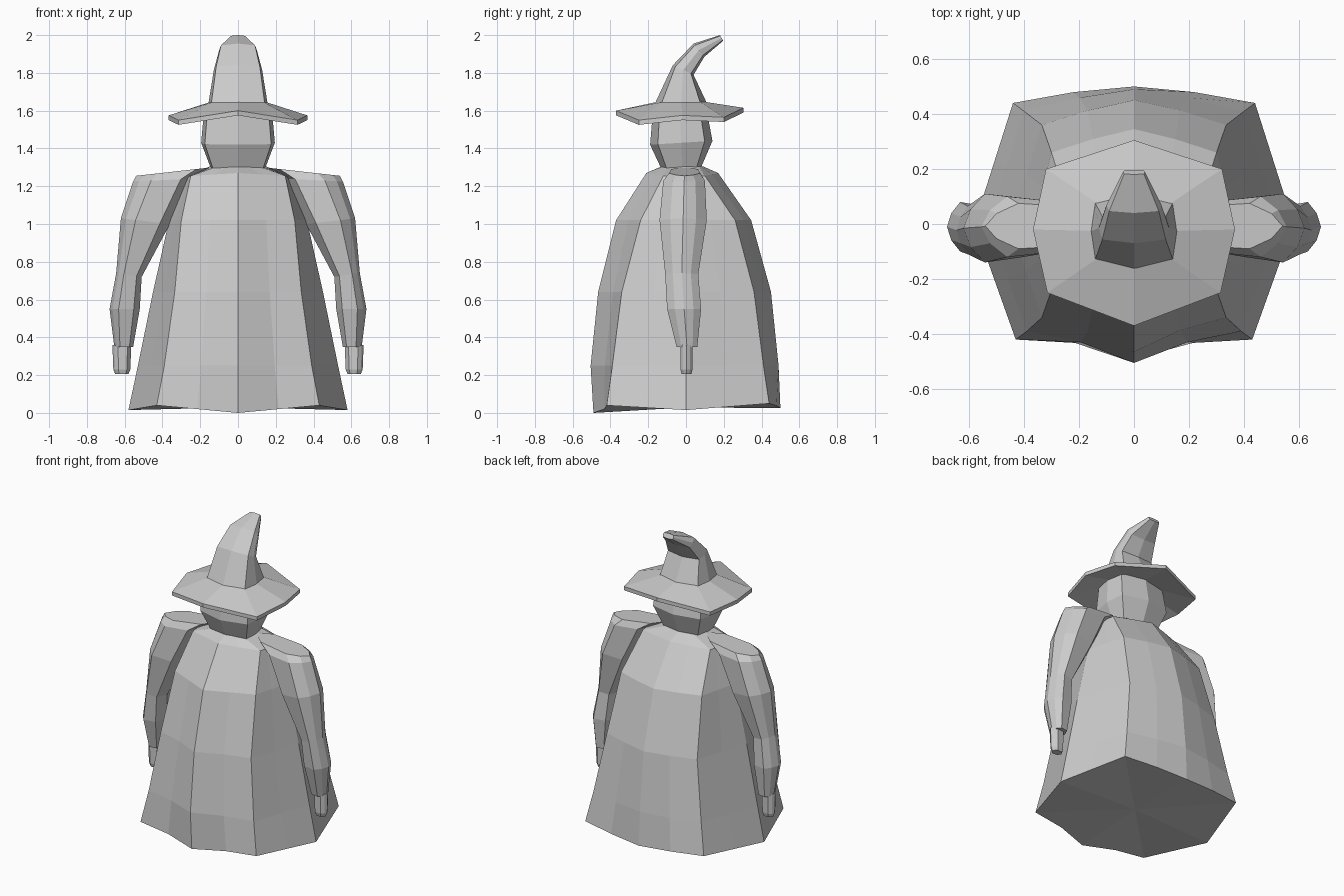
import bpy, bmesh
from mathutils import Vector

if "Cube" in bpy.data.objects:
    bpy.data.objects.remove(bpy.data.objects["Cube"])


def loft(name, rings, mirror=False):
    """Skin a stack of equal-length rings and cap both ends."""
    bm = bmesh.new()
    rows = [[bm.verts.new(Vector(p)) for p in r] for r in rings]
    n = len(rows[0])
    for a, b in zip(rows, rows[1:]):
        for i in range(n):
            j = (i + 1) % n
            bm.faces.new((a[i], a[j], b[j], b[i]))
    for row in (rows[0], rows[-1]):
        z = [v.co.copy() for v in row]
        c = bm.verts.new(sum(z, Vector()) / n)
        for i in range(n):
            bm.faces.new((row[i], row[(i + 1) % n], c))
    bmesh.ops.recalc_face_normals(bm, faces=bm.faces)
    me = bpy.data.meshes.new(name)
    bm.to_mesh(me)
    bm.free()
    ob = bpy.data.objects.new(name, me)
    bpy.context.collection.objects.link(ob)
    if mirror:
        m = ob.modifiers.new("Mirror", "MIRROR")
        m.use_mirror_merge = False
    return ob


def symmetric(half):
    """Close a front-to-back half outline across x = 0."""
    return half + [(-x, y, z) for x, y, z in half[-2:0:-1]]


def octagon(w, y0, y1, z0, z1, k=0.9, d=0.75):
    """Octagonal ring, height running from z0 at the front to z1 at the back."""
    c, r = (y0 + y1) / 2, (y1 - y0) / 2
    pts = [(0, -1), (k, -d), (1, 0), (k, d), (0, 1)]
    return symmetric([(u * w, c + v * r, z0 + (z1 - z0) * (v + 1) / 2) for u, v in pts])


# Robe: front, front corner, side, back corner and back points, with folds between
def robe_ring(front, corner, side, back_corner, back, zs, fold=0.96):
    key = [Vector((0, front, zs[0])), Vector((*corner, zs[1])), Vector((side, 0, zs[2])),
           Vector((*back_corner, zs[3])), Vector((0, back, zs[4]))]
    half = []
    for i, (a, b) in enumerate(zip(key, key[1:])):
        m = (a + b) / 2
        m.y *= fold if i == 0 else 1.02 if i == 3 else 1
        half += [tuple(a), tuple(m)]
    return symmetric(half + [tuple(key[-1])])


loft("robe", [
    robe_ring(-.49, (.43, -.42), .58, (.44, .44), .50, (0, .04, .015, .05, .025), .95),
    robe_ring(-.505, (.39, -.39), .53, (.40, .41), .49, [.25] * 5),
    robe_ring(-.465, (.335, -.34), .45, (.335, .36), .45, [.64] * 5),
    robe_ring(-.37, (.30, -.24), .365, (.30, .26), .345, [1.02] * 5, 1),
    robe_ring(-.21, (.25, -.12), .27, (.25, .10), .17, (1.27, 1.255, 1.25, 1.255, 1.27), 1),
    robe_ring(-.13, (.11, -.10), .15, (.11, .07), .09, [1.305] * 5, 1),
])

# Sleeves: inner and outer x/z and the depth range at each level
SECTION = [(1, 0), (.8, -.55), (.4, -1), (-.6, -.85), (-1, 0), (-.6, .85), (.4, 1), (.8, .55)]


def sleeve_ring(xi, zi, xo, zo, y0, y1):
    return [((xi + xo) / 2 + u * (xo - xi) / 2, (y0 + y1) / 2 + v * (y1 - y0) / 2,
             (zi + zo) / 2 + u * (zo - zi) / 2) for u, v in SECTION]


loft("sleeve", [
    sleeve_ring(.14, 1.30, .54, 1.255, -.09, .075),
    sleeve_ring(.24, 1.24, .555, 1.225, -.12, .10),
    sleeve_ring(.36, 1.00, .62, 1.03, -.14, .11),
    sleeve_ring(.51, .72, .645, .74, -.11, .065),
    sleeve_ring(.52, .55, .68, .55, -.10, .08),
    sleeve_ring(.555, .35, .655, .35, -.05, .06),
], mirror=True)

# Hands
loft("hand", [
    sleeve_ring(.565, .36, .665, .36, -.03, .035),
    sleeve_ring(.57, .23, .66, .23, -.03, .035),
    sleeve_ring(.58, .205, .65, .205, -.022, .028),
], mirror=True)

# Head
loft("head", [
    octagon(.14, -.12, .08, 1.27, 1.30),
    octagon(.195, -.19, .14, 1.42, 1.44),
    octagon(.18, -.175, .11, 1.60, 1.60),
])


# Hat brim: wavy octagonal edge, thin rim
def brim_edge(dz):
    return symmetric([(x, y, z + dz) for x, y, z in [
        (0, -.37, 1.60), (.315, -.25, 1.55), (.367, -.02, 1.575),
        (.32, .20, 1.565), (0, .305, 1.615)]])


loft("hat_brim", [
    octagon(.15, -.15, .10, 1.60, 1.60),
    brim_edge(-.025),
    brim_edge(0),
    octagon(.15, -.16, .11, 1.645, 1.645),
])

# Hat crown, bending backwards
loft("hat_crown", [
    octagon(.158, -.168, .115, 1.63, 1.63),
    octagon(.128, -.07, .04, 1.84, 1.79),
    octagon(.10, .04, .097, 1.955, 1.885),
    octagon(.04, .18, .197, 2.0, 1.97),
])
